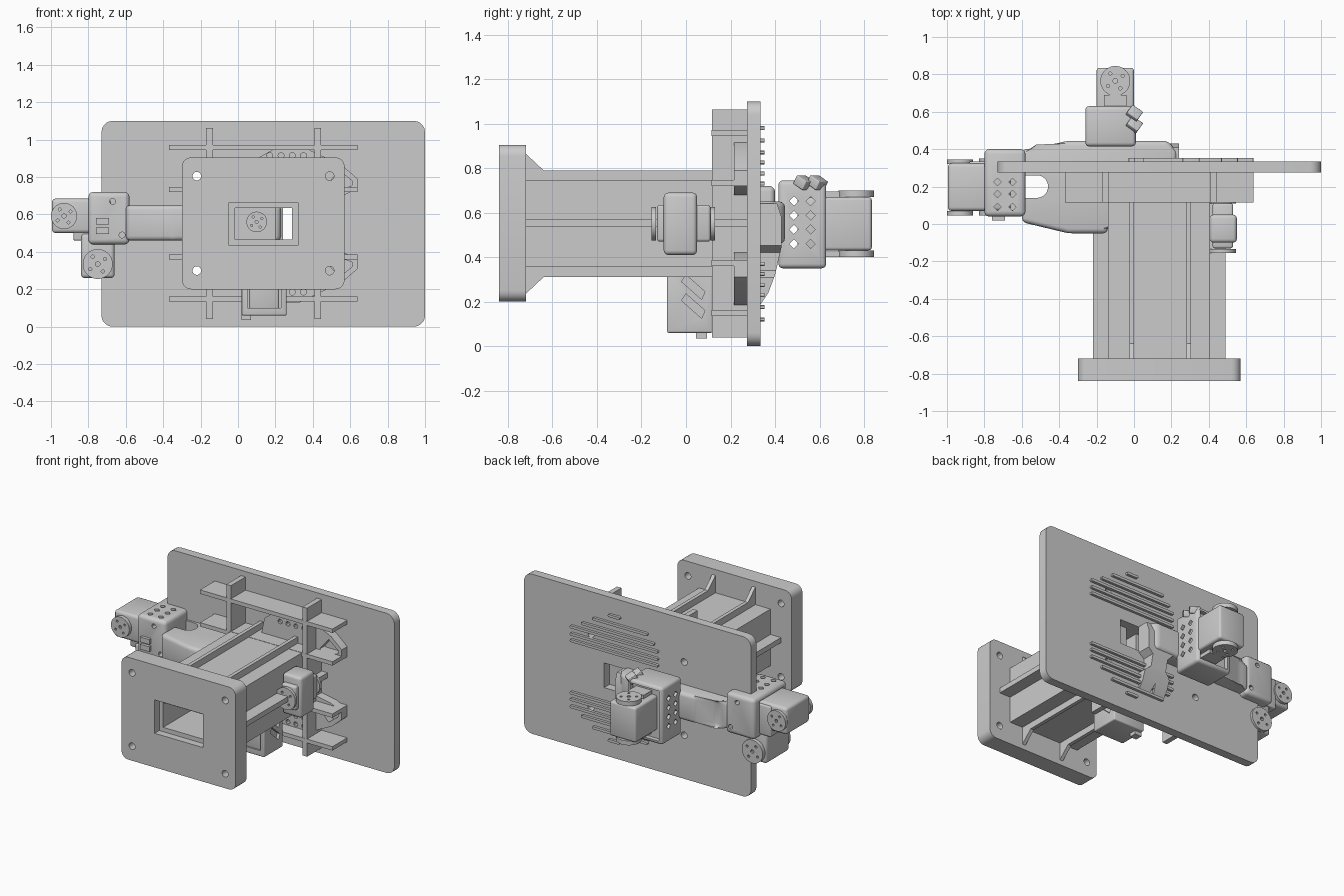
import bpy, bmesh
from math import sin, cos, pi, radians

if "Cube" in bpy.data.objects:
    bpy.data.objects.remove(bpy.data.objects["Cube"])

CX, CZ = 0.135, 0.55          # column axis


def prism(name, pts, axis, lo, hi, bevel=0.0, seg=3):
    """Extrude a 2D profile along an axis: x uses (y,z), y uses (x,z), z uses (x,y)."""
    put = {'x': lambda a, b, h: (h, a, b), 'y': lambda a, b, h: (a, h, b),
           'z': lambda a, b, h: (a, b, h)}[axis]
    bm = bmesh.new()
    low = [bm.verts.new(put(a, b, lo)) for a, b in pts]
    top = [bm.verts.new(put(a, b, hi)) for a, b in pts]
    bm.faces.new(low)
    bm.faces.new(top)
    n = len(pts)
    for i in range(n):
        bm.faces.new((low[i], low[(i + 1) % n], top[(i + 1) % n], top[i]))
    if bevel:
        bmesh.ops.bevel(bm, geom=bm.edges[:], offset=bevel, segments=seg,
                        profile=0.5, affect='EDGES', clamp_overlap=True)
    bmesh.ops.recalc_face_normals(bm, faces=bm.faces[:])
    me = bpy.data.meshes.new(name)
    bm.to_mesh(me)
    bm.free()
    ob = bpy.data.objects.new(name, me)
    bpy.context.collection.objects.link(ob)
    return ob


def rrect(a0, a1, b0, b1, r, n=5):
    """Rounded rectangle outline."""
    out = []
    for k, (a, b) in enumerate([(a1 - r, b1 - r), (a0 + r, b1 - r), (a0 + r, b0 + r), (a1 - r, b0 + r)]):
        for i in range(n + 1):
            t = k * pi / 2 + i * pi / 2 / n
            out.append((a + r * cos(t), b + r * sin(t)))
    return out


def circle(a, b, r, n=24):
    return [(a + r * cos(2 * pi * i / n), b + r * sin(2 * pi * i / n)) for i in range(n)]


def box(name, x0, x1, y0, y1, z0, z1, bevel=0.0):
    return prism(name, [(x0, y0), (x1, y0), (x1, y1), (x0, y1)], 'z', z0, z1, bevel)


def cut(ob, *cutters):
    for c in cutters:
        c.hide_render = True
        m = ob.modifiers.new("cut", 'BOOLEAN')
        m.operation, m.solver, m.object = 'DIFFERENCE', 'EXACT', c
        bpy.context.view_layer.objects.active = ob
        bpy.ops.object.modifier_apply(modifier=m.name)
        bpy.data.objects.remove(c, do_unlink=True)
    return ob


def horn(name, a, b, r, axis, lo, hi):
    """Round servo horn with a ring of screw holes."""
    ob = prism(name, circle(a, b, r, 32), axis, lo, hi)
    holes = [(a, b, r * 0.16)] + [(a + r * 0.6 * cos(t), b + r * 0.6 * sin(t), r * 0.11)
                                  for t in (i * pi / 2 + 0.6 for i in range(4))]
    return cut(ob, *[prism("cutter", circle(p, q, s, 10), axis, lo - 0.05, hi + 0.05) for p, q, s in holes])


CORNERS = [(x, z) for x in (-0.22, 0.49) for z in (0.30, 0.805)]


def drill(ob, y0, y1):
    return cut(ob, *[prism("cutter", circle(x, z, 0.023), 'y', y0, y1) for x, z in CORNERS])


def tunnel(y0, y1, g=0.0):
    return box("cutter", -0.017 - g, 0.29 + g, y0, y1, 0.465 - g, 0.635 + g)


# Main plate
plate = drill(prism("main_plate", rrect(-0.73, 1.0, 0, 1.1, 0.06), 'y', 0.275, 0.335), 0.2, 0.4)
cut(plate, box("cutter", -0.017, 0.39, 0.2, 0.4, 0.465, 0.635))

# Mounting flange and hollow column
flange = drill(prism("mount_flange", rrect(-0.30, 0.57, 0.20, 0.905, 0.05), 'y', -0.84, -0.72), -0.9, -0.6)
cut(flange, tunnel(-0.9, -0.6), tunnel(-0.9, -0.79, 0.03))
cut(box("column", -0.14, 0.405, -0.72, 0.275, 0.355, 0.745), tunnel(-0.8, 0.4))

# Column ribs, with gussets at the flange
for i, x in enumerate((-0.025, 0.28)):
    for s, tag in ((1, "upper"), (-1, "lower")):
        prof = [(-0.72, CZ + s * 0.19), (-0.72, CZ + s * 0.315), (-0.64, CZ + s * 0.24),
                (0.275, CZ + s * 0.24), (0.275, CZ + s * 0.19)]
        prism(f"column_rib_{tag}_{i}", prof, 'x', x, x + 0.025)
box("column_rib_left", -0.22, -0.13, -0.72, 0.275, 0.535, 0.57)
box("column_rib_right", 0.40, 0.49, -0.72, 0.275, 0.535, 0.57)

# Stiffening ribs on the plate
for i, z in enumerate((0.135, 0.36, 0.72, 0.945)):
    box(f"plate_rib_horizontal_{i}", -0.37, 0.64, 0.115, 0.28, z, z + 0.027)
for i, x in enumerate((-0.17, 0.41)):
    box(f"plate_rib_vertical_{i}", x, x + 0.035, 0.116, 0.28, 0.04, 1.063)

# Raised strips on the back of the plate
STRIPS = [(0.43, 0.26, 0.35), (0.375, 0.05, 0.47), (0.32, 0.0, 0.555), (0.275, -0.03, 0.64),
          (0.225, -0.03, 0.64), (0.18, -0.03, 0.64)]
for i, (dz, x0, x1) in enumerate(STRIPS):
    for s in (1, -1):
        z = CZ + s * dz
        prism(f"back_strip_{i}_{s}", rrect(x0, x1, z - 0.009, z + 0.009, 0.008, 3), 'y', 0.33, 0.353)

# Perforated jaw frames between the ribs, mirrored up and down
for s, tag in ((1, "upper"), (-1, "lower")):
    prof = [(0.02, 0.15), (0.05, 0.30), (0.12, 0.36), (0.23, 0.42), (0.33, 0.42), (0.56, 0.31),
            (0.64, 0.24), (0.64, 0.19), (0.56, 0.15), (0.40, 0.12)]
    jaw = prism(f"jaw_frame_{tag}", [(x, CZ + s * z) for x, z in prof], 'y', 0.215, 0.28)
    loop = [(0.47, 0.20), (0.54, 0.285), (0.61, 0.23), (0.61, 0.205), (0.55, 0.185)]
    cuts = [prism("cutter", [(x, CZ + s * z) for x, z in loop], 'y', 0.15, 0.27)]
    cuts += [prism("cutter", circle(x, CZ + s * z, 0.016, 10), 'y', 0.15, 0.26)
             for x in (0.17, 0.23, 0.29, 0.35) for z in (0.31, 0.365)]
    cut(jaw, *cuts)

# Forearm link passing through the plate
arm = prism("forearm", [(-0.60, 0.40), (-0.52, 0.40), (-0.36, 0.445), (0.18, 0.445), (0.23, 0.39), (0.23, 0.30),
                        (-0.03, 0.24), (-0.14, 0.0), (-0.14, -0.05), (-0.35, -0.05), (-0.60, 0.01)],
            'z', 0.46, 0.65, 0.03)
cut(arm, prism("cutter", rrect(-0.70, -0.46, 0.14, 0.26, 0.058, 8), 'z', 0.3, 0.8))

# Notched finger hanging behind the plate
finger = prism("finger", [(0.33, 0.64), (0.41, 0.64), (0.43, 0.58), (0.43, 0.45), (0.40, 0.32), (0.37, 0.24),
                          (0.33, 0.18)], 'x', 0.04, 0.24)
cut(finger, prism("cutter", [(0.10, 0.1), (0.14, 0.25), (0.18, 0.1)], 'y', 0.2, 0.6),
    prism("cutter", [(0.0, 0.5), (0.08, 0.42), (0.08, 0.34), (0.0, 0.26)], 'y', 0.2, 0.6),
    prism("cutter", [(0.3, 0.5), (0.20, 0.42), (0.20, 0.34), (0.3, 0.26)], 'y', 0.2, 0.6))

# Servo seen inside the column
box("inner_servo", -0.03, 0.20, 0.06, 0.26, 0.46, 0.64)
horn("inner_horn", 0.10, 0.56, 0.055, 'y', 0.035, 0.07)

# Rear bracket with diamond holes, and its servo
bracket = box("rear_bracket", -0.26, 0.01, 0.415, 0.63, 0.35, 0.745, 0.02)
cut(bracket, box("cutter", -0.235, -0.015, 0.46, 0.7, 0.375, 0.72),
    *[prism("cutter", circle(y, z, 0.021, 4), 'x', -0.4, 0.2)
      for y in (0.485, 0.56) for z in (0.46, 0.525, 0.588, 0.652)])
box("rear_servo", -0.2, 0.0, 0.52, 0.835, 0.43, 0.67, 0.015)
box("rear_servo_mount", -0.24, -0.01, 0.50, 0.60, 0.37, 0.725)
for i, z in enumerate((0.40, 0.67)):
    horn(f"rear_horn_{i}", -0.10, 0.765, 0.08, 'z', z, z + 0.03)
    box(f"rear_horn_lug_{i}", -0.16, -0.04, 0.60, 0.69, z, z + 0.025)
for i, y in enumerate((0.53, 0.59)):
    clip = box(f"rear_cable_clip_{i}", -0.035, 0.035, -0.03, 0.03, -0.022, 0.022, 0.004)
    clip.location = (0.0, y, 0.735)
    clip.rotation_euler = (radians(-30), 0, radians(-35))

# Wrist bracket on the left end of the arm
wrist = box("wrist_bracket", -0.80, -0.58, 0.04, 0.40, 0.44, 0.72, 0.025)
cut(wrist, box("cutter", -0.9, -0.61, 0.075, 0.34, 0.47, 0.69),
    *[prism("cutter", circle(x, y, 0.02, 4), 'z', 0.62, 0.8) for x in (-0.73, -0.65) for y in (0.09, 0.16, 0.225)],
    *[prism("cutter", circle(x, z, 0.016, 12), 'y', -0.1, 0.6) for x, z in ((-0.67, 0.67), (-0.62, 0.49))])
for i, z in enumerate((0.51, 0.56)):
    box(f"wrist_connector_{i}", -0.76, -0.69, 0.02, 0.06, z - 0.015, z + 0.02)
box("wrist_mount", -0.88, -0.77, 0.08, 0.335, 0.46, 0.67, 0.01)

# Two wrist servos with horns at both ends
box("wrist_servo_outer", -0.995, -0.68, 0.07, 0.325, 0.50, 0.685, 0.02)
box("wrist_servo_lower", -0.84, -0.66, 0.07, 0.325, 0.26, 0.50, 0.02)
for i, y in enumerate((0.045, 0.32)):
    horn(f"wrist_horn_outer_{i}", -0.93, 0.592, 0.07, 'y', y, y + 0.025)
    horn(f"wrist_horn_lower_{i}", -0.75, 0.335, 0.08, 'y', y, y + 0.03)

# Servo on the right side of the column
box("side_servo", 0.405, 0.55, -0.10, 0.05, 0.41, 0.69, 0.02)
box("side_servo_waist", 0.42, 0.53, -0.13, 0.11, 0.47, 0.635, 0.012)
for i, y in enumerate((-0.155, 0.11)):
    horn(f"side_horn_{i}", 0.47, 0.55, 0.075, 'y', y, y + 0.02)

# Servo and bracket under the column
under = box("under_bracket", 0.02, 0.26, -0.085, 0.12, 0.06, 0.36, 0.008)
cut(under, box("cutter", 0.05, 0.23, -0.2, 0.09, 0.10, 0.34),
    *[prism("cutter", [(-0.02, z + 0.035), (0.07, z - 0.045), (0.085, z - 0.01), (0.0, z + 0.065)], 'x', 0.24, 0.3)
      for z in (0.17, 0.255)])
box("under_servo", 0.06, 0.22, -0.075, 0.10, 0.09, 0.36, 0.012)
box("under_foot", 0.02, 0.07, 0.045, 0.095, 0.035, 0.08)

# Keep edges crisp and curves smooth
for ob in bpy.context.collection.objects:
    ob.select_set(True)
    bpy.context.view_layer.objects.active = ob
bpy.ops.object.shade_smooth_by_angle(angle=radians(30))
